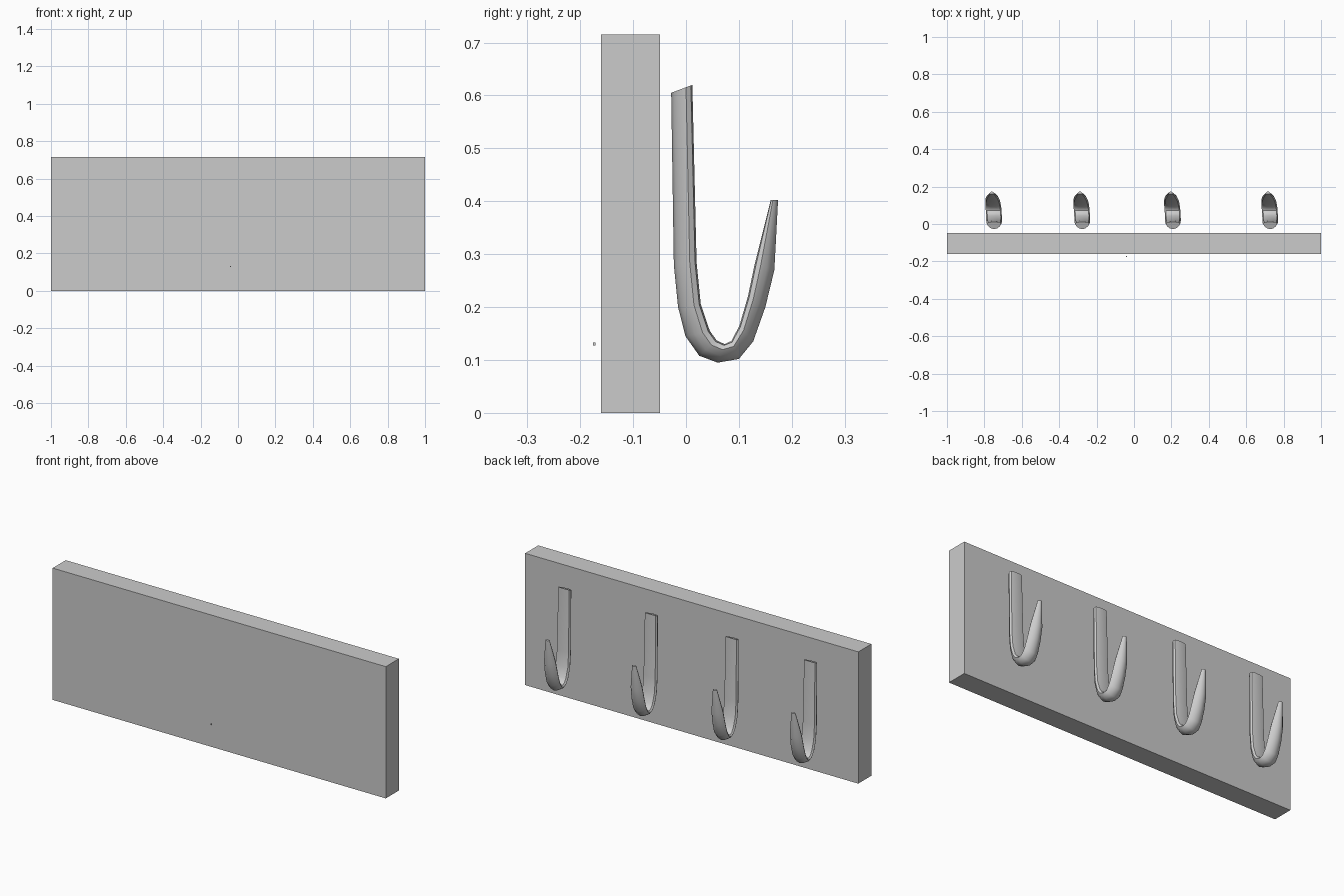
import bpy, bmesh, math
from mathutils import Vector

if "Cube" in bpy.data.objects:
    bpy.data.objects.remove(bpy.data.objects["Cube"])


def box(name, lo, hi):
    bm = bmesh.new()
    bmesh.ops.create_cube(bm, size=1)
    for v in bm.verts:
        v.co = Vector([(a + b) / 2 + c * (b - a) for a, b, c in zip(lo, hi, v.co)])
    me = bpy.data.meshes.new(name)
    bm.to_mesh(me)
    bm.free()
    ob = bpy.data.objects.new(name, me)
    bpy.context.collection.objects.link(ob)
    return ob


# Mounting board and the tiny pin on its front
box("board", (-1, -0.161, 0), (1, -0.049, 0.715))
box("pin", (-0.043, -0.176, 0.127), (-0.038, -0.171, 0.133))

# Hook stations: outer y, z, inner y, z, half width, sideways drift
STATIONS = [
    (-.028, .605, .012, .620, .038, .000),
    (-.023, .280, .020, .285, .041, .000),
    (-.015, .200, .028, .205, .042, .000),
    (-.001, .145, .045, .155, .042, .000),
    (.025, .108, .058, .137, .042, -.001),
    (.060, .095, .073, .130, .042, -.002),
    (.100, .102, .086, .136, .042, -.004),
    (.127, .135, .101, .165, .041, -.006),
    (.150, .200, .117, .220, .039, -.008),
    (.167, .270, .130, .282, .034, -.010),
    (.174, .402, .160, .402, .012, -.012),
]
# Cross-section: side factor, depth factor (0 outer ridge, 1 inner face)
SECTION = [(0, 0), (.45, .13), (.8, .38), (1, .7), (.85, .93), (.4, 1),
           (-.4, 1), (-.85, .93), (-1, .7), (-.8, .38), (-.45, .13)]


def hook_mesh():
    bm = bmesh.new()
    rings = []
    for oy, oz, iy, iz, w, dx in STATIONS:
        rings.append([bm.verts.new((s * w + dx, oy + (iy - oy) * d, oz + (iz - oz) * d))
                      for s, d in SECTION])
    n = len(SECTION)
    for a, b in zip(rings, rings[1:]):
        for i in range(n):
            j = (i + 1) % n
            bm.faces.new((a[i], a[j], b[j], b[i]))
    bm.faces.new(rings[0])
    bm.faces.new(rings[-1])
    bmesh.ops.recalc_face_normals(bm, faces=bm.faces)
    me = bpy.data.meshes.new("hook")
    bm.to_mesh(me)
    bm.free()
    return me


# Four hooks sharing one mesh
me = hook_mesh()
me.shade_smooth()
me.set_sharp_from_angle(angle=math.radians(45))
for i, x in enumerate((-0.748, -0.277, 0.208, 0.728)):
    ob = bpy.data.objects.new(f"hook_{i + 1}", me)
    ob.location.x = x
    bpy.context.collection.objects.link(ob)
